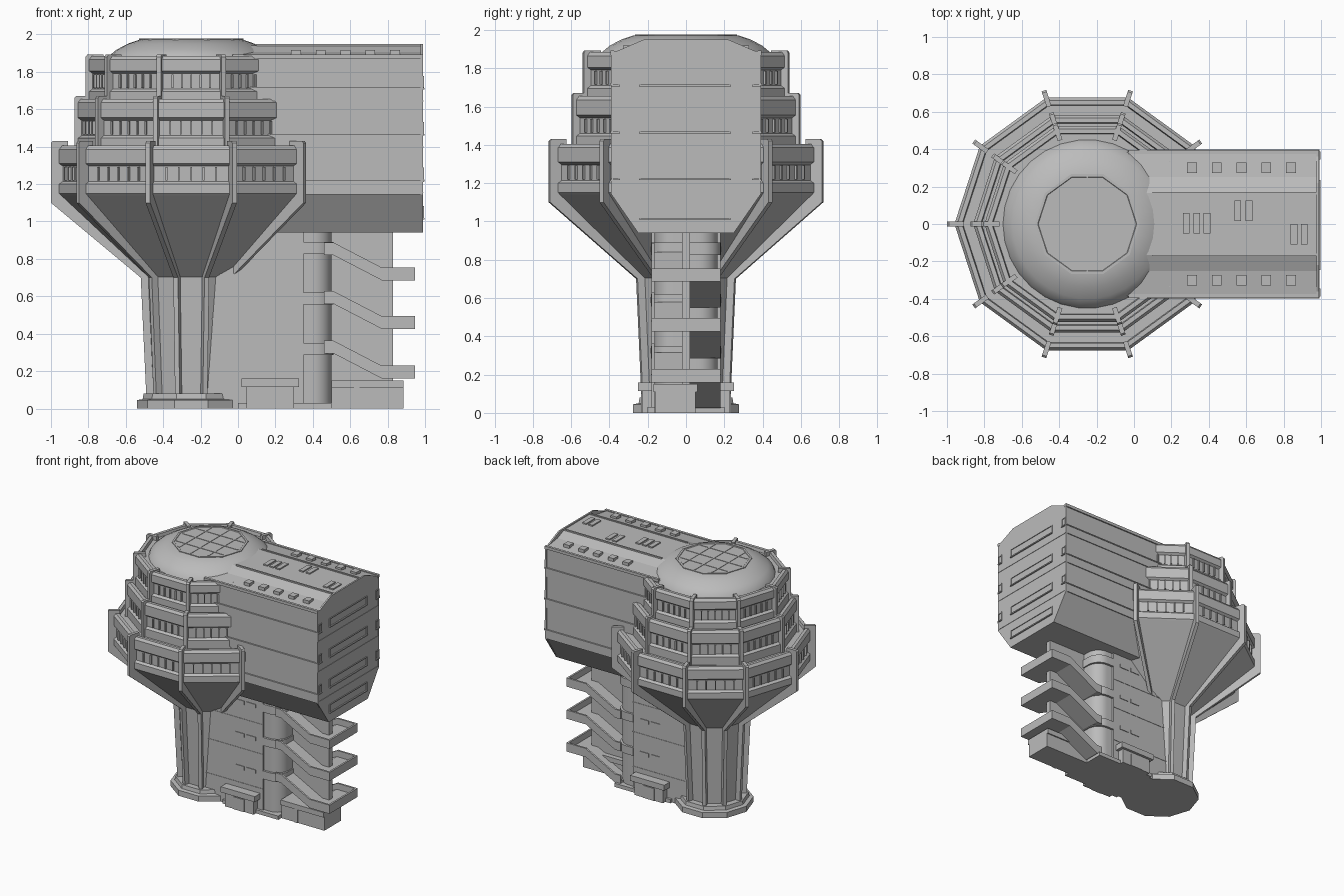
import bpy, bmesh
from math import cos, sin, pi, radians

if "Cube" in bpy.data.objects:
    bpy.data.objects.remove(bpy.data.objects["Cube"])

concrete = bpy.data.materials.new("concrete_grey")
concrete.use_nodes = True
concrete.diffuse_color = (0.5, 0.5, 0.5, 1)
concrete.node_tree.nodes["Principled BSDF"].inputs["Base Color"].default_value = (0.5, 0.5, 0.5, 1)

CX = -0.25            # tower axis
STEP = pi / 5         # ten sided tower


def finish(name, bm, smooth=False):
    bmesh.ops.recalc_face_normals(bm, faces=bm.faces)
    me = bpy.data.meshes.new(name)
    bm.to_mesh(me)
    bm.free()
    me.materials.append(concrete)
    ob = bpy.data.objects.new(name, me)
    bpy.context.collection.objects.link(ob)
    if smooth:
        bpy.ops.object.select_all(action='DESELECT')
        ob.select_set(True)
        bpy.context.view_layer.objects.active = ob
        bpy.ops.object.shade_smooth_by_angle(angle=radians(35))
    return ob


def add_prism(bm, pts, place, a, b):
    low = [bm.verts.new(place(u, v, a)) for u, v in pts]
    top = [bm.verts.new(place(u, v, b)) for u, v in pts]
    bm.faces.new(low)
    bm.faces.new(top)
    for i in range(len(pts)):
        j = (i + 1) % len(pts)
        bm.faces.new((low[i], low[j], top[j], top[i]))


def along_x(u, v, w): return (w, u, v)
def along_y(u, v, w): return (u, w, v)
def along_z(u, v, w): return (u, v, w)


def add_box(bm, x, y, z, place=along_z):
    add_prism(bm, [(x[0], y[0]), (x[1], y[0]), (x[1], y[1]), (x[0], y[1])], place, *z)


def prism(name, pts, place, a, b, smooth=False):
    bm = bmesh.new()
    add_prism(bm, pts, place, a, b)
    return finish(name, bm, smooth)


def boxes(name, items):
    bm = bmesh.new()
    for x, y, z in items:
        add_box(bm, x, y, z)
    return finish(name, bm)


def lathe(name, profile, sides=10, window=None, smooth=False):
    """Polygonal loft about the tower axis; band number 'window' gets recessed panes."""
    bm = bmesh.new()
    rings = [[bm.verts.new((CX + r * cos(2 * pi * k / sides), r * sin(2 * pi * k / sides), z))
              for k in range(sides)] for r, z in profile]
    panes = []
    for n, (lo, hi) in enumerate(zip(rings, rings[1:])):
        for k in range(sides):
            j = (k + 1) % sides
            f = bm.faces.new((lo[k], lo[j], hi[j], hi[k]))
            if n == window:
                panes.append(f)
    bm.faces.new(rings[0])
    bm.faces.new(rings[-1])
    bmesh.ops.recalc_face_normals(bm, faces=bm.faces)
    if panes:
        bmesh.ops.inset_individual(bm, faces=panes, thickness=0.02, depth=-0.018)
    return finish(name, bm, smooth)


def radial(angle):
    c, s = cos(angle), sin(angle)
    return lambda r, z, t: (CX + r * c - t * s, r * s + t * c, z)


# Tower stem and base
lathe("tower_base", [(0.29, 0), (0.29, 0.045), (0.26, 0.05), (0.255, 0.08)])
lathe("tower_stem", [(0.205, 0.05), (0.235, 0.72)])
lathe("tower_funnel", [(0.23, 0.70), (0.70, 1.14)])

# Three stepped storeys with recessed window bands
storeys = [("lower", 0.71, 1.14, 1.255, 1.405), ("middle", 0.61, 1.37, 1.50, 1.655),
           ("upper", 0.55, 1.62, 1.75, 1.885)]
for name, r, z0, zw, z1 in storeys:
    lathe(name + "_storey", [(r - 0.01, z0), (r, z0 + 0.01), (r, zw - 0.055), (r, zw + 0.055),
                             (r, z1 - 0.02), (r - 0.015, z1), (r - 0.04, z1),
                             (r - 0.045, z1 - 0.025)], window=2)
    # Window mullions
    bm = bmesh.new()
    half, apothem = r * sin(STEP / 2), r * cos(STEP / 2)
    for k in range(10):
        place = radial((k + 0.5) * STEP)
        for m in range(-2, 3):
            t = m * (half - 0.02) / 3
            add_box(bm, (apothem - 0.02, apothem - 0.006), (zw - 0.036, zw + 0.036),
                    (t - 0.005, t + 0.005), place)
    finish(name + "_mullions", bm)

# Ribs at the corners, bent along the funnel, and short ribs above
ribs = {
    "main_ribs": [(0.74, 1.43), (0.75, 1.42), (0.75, 1.10), (0.27, 0.70), (0.24, 0.06),
                  (0.18, 0.06), (0.20, 0.74), (0.66, 1.16), (0.66, 1.43)],
    "middle_ribs": [(0.53, 1.38), (0.625, 1.38), (0.625, 1.66), (0.615, 1.67), (0.53, 1.67)],
    "upper_ribs": [(0.47, 1.63), (0.565, 1.63), (0.565, 1.88), (0.555, 1.893), (0.47, 1.893)],
}
for name, outline in ribs.items():
    bm = bmesh.new()
    for k in range(1, 10):
        add_prism(bm, outline, radial(k * STEP), -0.013, 0.013)
    finish(name, bm)

# Domed roof with a glazed flat top
lathe("dome", [(0.455, 1.85), (0.44, 1.885), (0.40, 1.918), (0.34, 1.95), (0.275, 1.972)],
      sides=30, smooth=True)
lathe("dome_skylight", [(0.28, 1.965), (0.28, 1.977), (0.265, 1.977), (0.262, 1.974)])
bars = []
for t in (-0.13, 0, 0.13):
    w = 0.25 if t == 0 else 0.21
    bars += [((CX - w, CX + w), (t - 0.004, t + 0.004), (1.97, 1.977)),
             ((CX + t - 0.004, CX + t + 0.004), (-w, w), (1.97, 1.977))]
boxes("skylight_bars", bars)


# Wing: one cross-section run along x
def mirrored(half):
    return half + [(-y, z) for y, z in reversed(half)]


section = mirrored([(0.25, 0.94), (0.385, 1.145), (0.385, 1.885), (0.25, 1.905), (0.165, 1.94)])
prism("wing", section, along_x, -0.1, 0.985)
prism("wing_end_wall", mirrored([(0.25, 0.94), (0.392, 1.145), (0.392, 1.89), (0.36, 1.89), (0.22, 1.95)]),
      along_x, 0.975, 0.988)

# Projecting floor bands, sills and eaves on both long sides
bands = []
for s in (-1, 1):
    for z in (1.145, 1.395, 1.645):
        bands.append(((0, 0.99), (min(s * 0.38, s * 0.392), max(s * 0.38, s * 0.392)), (z, z + 0.07)))
        bands.append(((0, 0.992), (min(s * 0.38, s * 0.397), max(s * 0.38, s * 0.397)), (z + 0.066, z + 0.074)))
    bands.append(((-0.03, 0.99), (min(s * 0.375, s * 0.395), max(s * 0.375, s * 0.395)), (1.87, 1.893)))
boxes("wing_bands", bands)

# Window strips and corner windows in the wing end
frames = []
for z in (1.015, 1.22, 1.465, 1.71):
    spans = [(-0.245, 0.235)]
    if z > 1.1:
        spans += [(-0.388, -0.345), (0.345, 0.388)]
    for y0, y1 in spans:
        frames += [((0.98, 0.998), (y0, y1), (z - 0.005, z + 0.004)),
                   ((0.98, 0.994), (y0, y1), (z + 0.06, z + 0.068)),
                   ((0.98, 0.994), (y0, y0 + 0.008), (z, z + 0.064)),
                   ((0.98, 0.994), (y1 - 0.008, y1), (z, z + 0.064))]
    if z > 1.1:
        frames.append(((0.98, 0.991), (-0.385, 0.385), (z - 0.069, z - 0.064)))
boxes("wing_end_windows", frames)

# Roof lights, dormers and ridge edges
lights = []
for x, y in ((0.28, 0.005), (0.335, 0.005), (0.39, 0.005), (0.555, 0.07), (0.615, 0.07), (0.855, -0.055), (0.91, -0.055)):
    lights.append(((x - 0.018, x + 0.018), (y - 0.055, y + 0.055), (1.93, 1.95)))
for s in (-1, 1):
    for i in range(5):
        x = 0.31 + i * 0.1325
        lights.append(((x - 0.026, x + 0.026), (s * 0.302 - 0.028, s * 0.302 + 0.028), (1.88, 1.918)))
    lights.append(((0.1, 0.98), (s * 0.165 - 0.006, s * 0.165 + 0.006), (1.93, 1.948)))
boxes("roof_lights", lights)

# Core block behind the tower, with floor joints and small windows
core = [((-0.25, 0.35), (-0.18, 0.18), (0, 0.96)), ((0, 0.5), (-0.2, 0.2), (0, 0.03))]
for z in (0.2, 0.48, 0.72):
    core.append(((-0.2, 0.35), (-0.183, 0.183), (z - 0.003, z + 0.003)))
for z in (0.31, 0.575, 0.84):
    for x in (0.105, 0.205):
        core.append(((x, x + 0.08), (-0.185, 0.185), (z, z + 0.03)))
boxes("core_block", core)

# Entrance porches front and back, and the low block below the stairs
boxes("entrances", [((0.045, 0.30), (-0.23, 0.23), (0, 0.115)),
                    ((0.02, 0.325), (-0.25, 0.25), (0.115, 0.16)),
                    ((0.12, 0.22), (-0.235, 0.235), (0, 0.10)),
                    ((0.5, 0.885), (-0.16, 0.05), (0, 0.15)),
                    ((0.62, 0.65), (-0.165, 0), (0, 0.15)),
                    ((0.5, 0.885), (-0.17, 0.06), (0.11, 0.15))])


# Stair turret with rounded outer corners, ringed by half landings
def rounded(x0, x1, y, r):
    arc = [(x1 - r + r * sin(a), y - r + r * cos(a)) for a in (i * pi / 16 for i in range(9))]
    return [(x0, y)] + arc + [(u, -v) for u, v in reversed(arc)] + [(x0, -y)]


prism("stair_turret", rounded(0.3, 0.5, 0.165, 0.1), along_z, 0, 0.95, True)
for z in (0.285, 0.555, 0.825):
    prism("half_landing", rounded(0.345, 0.51, 0.182, 0.1), along_z, z, z + 0.065, True)
boxes("stair_spine_wall", [((0.48, 0.83), (-0.02, 0.02), (0.15, 0.95))])


# Flights and outer landings: front flights fall outwards, back flights fall inwards
def flight(bm, z_in, z_out, y0, y1, height):
    pts = [(0.46, z_in), (0.51, z_in), (0.77, z_out), (0.79, z_out)]
    add_prism(bm, pts + [(x, z + height) for x, z in reversed(pts)], along_y, y0, y1)


bm = bmesh.new()
for z in (0.16, 0.425, 0.685):
    add_box(bm, (0.77, 0.945), (-0.18, 0.18), (z, z + 0.02))
    add_box(bm, (0.93, 0.945), (-0.18, 0.18), (z, z + 0.07))
    for s in (-1, 1):
        outer = sorted((s * 0.165, s * 0.18))
        add_box(bm, (0.77, 0.945), outer, (z, z + 0.07))
        z_in = z - s * 0.135
        flight(bm, z_in, z, *outer, 0.068)
        flight(bm, z_in, z, *sorted((s * 0.02, s * 0.17)), 0.02)
finish("stairs", bm)
